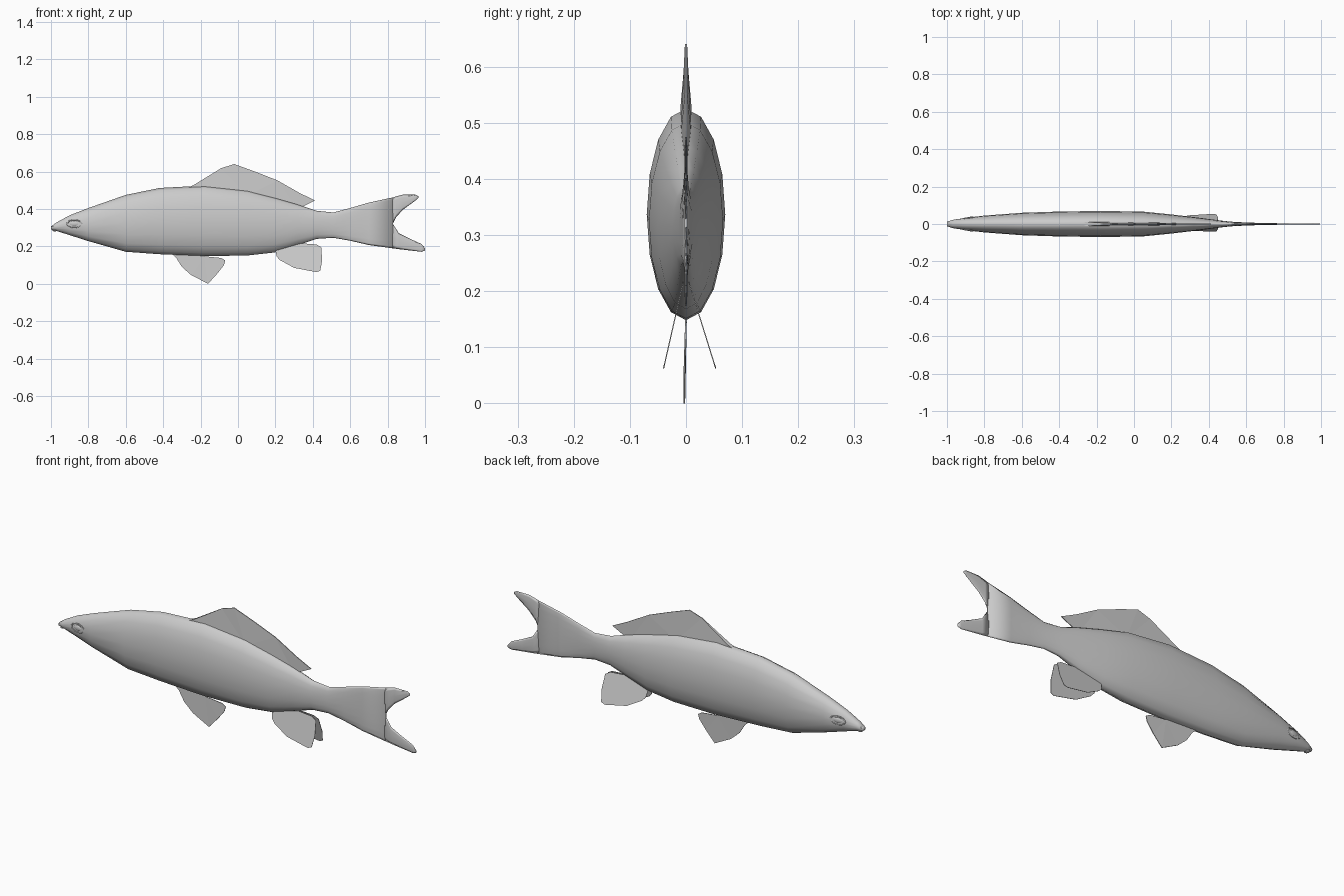
import bpy, bmesh, math
from mathutils import Vector

if "Cube" in bpy.data.objects:
    bpy.data.objects.remove(bpy.data.objects["Cube"])


def finish(name, bm, smooth=True):
    bmesh.ops.recalc_face_normals(bm, faces=bm.faces)
    me = bpy.data.meshes.new(name)
    bm.to_mesh(me)
    bm.free()
    ob = bpy.data.objects.new(name, me)
    bpy.context.collection.objects.link(ob)
    if smooth:
        for p in me.polygons:
            p.use_smooth = True
    return ob


def loft(name, stations, sides=16):
    """Elliptical rings from (x, top, bottom, half width) stations."""
    bm = bmesh.new()
    rings = []
    for x, top, bot, hw in stations:
        c, r = (top + bot) / 2, (top - bot) / 2
        rings.append([bm.verts.new((x, hw * math.sin(2 * math.pi * i / sides),
                                    c + r * math.cos(2 * math.pi * i / sides)))
                      for i in range(sides)])
    for a, b in zip(rings, rings[1:]):
        for i in range(sides):
            j = (i + 1) % sides
            bm.faces.new((a[i], a[j], b[j], b[i]))
    bm.faces.new(rings[0])
    bm.faces.new(rings[-1])
    return finish(name, bm)


def plate(name, outline, mid, half):
    """Thin fin: outline in x, z; mid(z) is its centre in y, half(z) its half thickness."""
    bm = bmesh.new()
    left = [bm.verts.new((x, mid(z) - half(x, z), z)) for x, z in outline]
    right = [bm.verts.new((x, mid(z) + half(x, z), z)) for x, z in outline]
    caps = [bm.faces.new(left), bm.faces.new(right[::-1])]
    n = len(outline)
    for i in range(n):
        j = (i + 1) % n
        bm.faces.new((left[i], right[i], right[j], left[j]))
    bmesh.ops.triangulate(bm, faces=caps)
    return finish(name, bm, False)


# Body running into the flat tail
loft("body", [
    (-1.0, 0.306, 0.290, 0.012), (-0.97, 0.328, 0.282, 0.022),
    (-0.90, 0.366, 0.260, 0.033), (-0.80, 0.405, 0.228, 0.045),
    (-0.60, 0.475, 0.171, 0.060), (-0.42, 0.512, 0.158, 0.066),
    (-0.18, 0.525, 0.148, 0.070), (0.05, 0.500, 0.151, 0.066),
    (0.20, 0.460, 0.168, 0.051), (0.32, 0.424, 0.207, 0.037),
    (0.42, 0.390, 0.240, 0.024), (0.51, 0.381, 0.246, 0.013),
    (0.60, 0.405, 0.230, 0.008), (0.70, 0.434, 0.207, 0.005),
    (0.83, 0.462, 0.189, 0.003)])

# Tail lobes
loft("upper_tail_lobe", [
    (0.825, 0.461, 0.315, 0.003), (0.845, 0.467, 0.355, 0.003),
    (0.88, 0.476, 0.394, 0.003), (0.95, 0.476, 0.446, 0.002),
    (0.965, 0.468, 0.459, 0.001)], 8)
loft("lower_tail_lobe", [
    (0.825, 0.325, 0.190, 0.003), (0.86, 0.270, 0.185, 0.003),
    (0.92, 0.240, 0.178, 0.003), (0.98, 0.213, 0.171, 0.002),
    (1.0, 0.190, 0.177, 0.001)], 8)

# Back fin, thicker at its root
plate("dorsal_fin", [
    (-0.30, 0.500), (-0.24, 0.526), (-0.18, 0.562), (-0.09, 0.618), (-0.02, 0.640),
    (0.09, 0.600), (0.21, 0.553), (0.33, 0.485), (0.412, 0.445), (0.345, 0.412),
    (0.32, 0.39), (0.05, 0.47)],
    lambda z: 0, lambda x, z: 0.010 if (x < -0.2 or (z < 0.48 and x < 0.2)) else 0.002)

# Belly fin
plate("belly_fin", [
    (-0.36, 0.165), (-0.33, 0.138), (-0.30, 0.090), (-0.25, 0.046), (-0.16, 0.0),
    (-0.11, 0.055), (-0.075, 0.100), (-0.068, 0.125), (-0.09, 0.138), (-0.18, 0.147),
    (-0.24, 0.165)],
    lambda z: -0.003 + 0.03 * max(z - 0.05, 0), lambda x, z: 0.0015)

# Pair of rear fins splayed outward
REAR = [(0.20, 0.180), (0.207, 0.145), (0.225, 0.126), (0.30, 0.085), (0.42, 0.062),
        (0.44, 0.070), (0.45, 0.125), (0.445, 0.195), (0.42, 0.210), (0.34, 0.216)]
for name, lean in (("rear_fin_right", 0.048), ("rear_fin_left", -0.035)):
    plate(name, REAR,
          lambda z, k=lean: math.copysign(0.005, k) + k * (0.216 - z) / 0.154,
          lambda x, z: 0.001)


def blob(name, loc, scale, tilt=0):
    bpy.ops.mesh.primitive_uv_sphere_add(segments=16, ring_count=10, location=loc,
                                         rotation=(0, 0, tilt))
    ob = bpy.context.object
    ob.name = name
    ob.scale = scale
    bpy.ops.object.shade_smooth()


# Eyes with a raised rim, and lips
for side, label in ((-1, "left"), (1, "right")):
    blob("eye_" + label, (-0.875, side * 0.032, 0.321), (0.026, 0.007, 0.014), side * 0.1)
    bpy.ops.mesh.primitive_torus_add(major_segments=20, minor_segments=6, major_radius=1,
                                     minor_radius=0.12,
                                     location=(-0.875, side * 0.0335, 0.321),
                                     rotation=(math.pi / 2, 0, side * 0.1))
    rim = bpy.context.object
    rim.name = "eye_rim_" + label
    rim.scale = (0.038, 0.021, 0.03)
    bpy.ops.object.shade_smooth()
blob("upper_lip", (-0.985, 0, 0.305), (0.015, 0.016, 0.006))
blob("lower_lip", (-0.980, 0, 0.286), (0.013, 0.015, 0.006))
